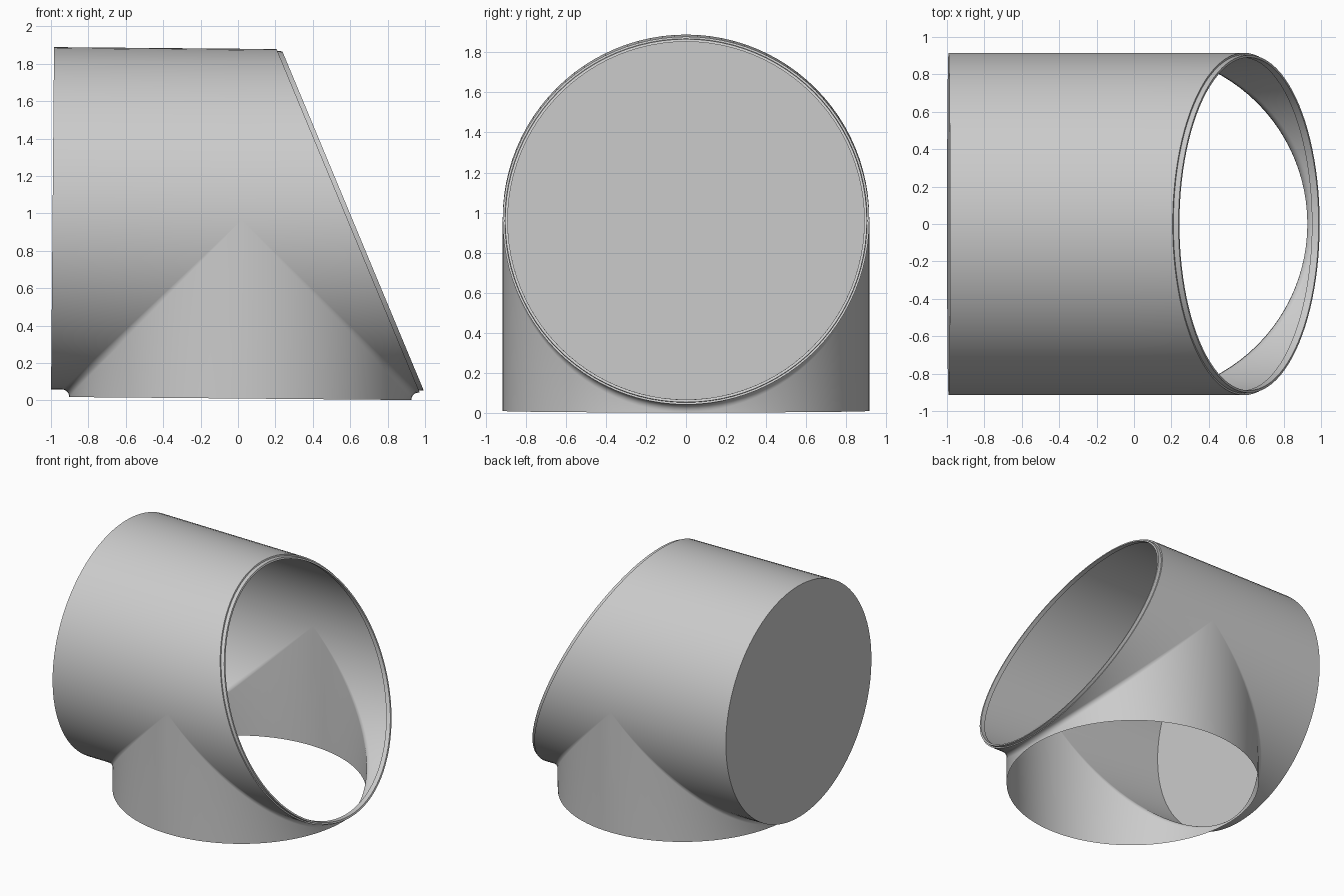
import bpy, bmesh, math
from mathutils import Matrix

cube = bpy.data.objects.get("Cube")
if cube:
    bpy.data.objects.remove(cube, do_unlink=True)

R, AXIS_Z, BRANCH_X = 0.915, 0.965, 0.012   # both pipes share one radius
LEFT_X, FLOOR_Z, FILLET = -1.0, 0.01, 0.038
HALF, ARC = 48, 6                           # segments per half circle, per fillet
TILT = Matrix.Rotation(math.radians(0.5), 4, 'Y')

grey = bpy.data.materials.new("plain_grey")
grey.use_nodes = True
colour = (0.6, 0.6, 0.6, 1)
grey.diffuse_color = colour
grey.node_tree.nodes["Principled BSDF"].inputs["Base Color"].default_value = colour


def mouth_x(z):
    """Slanted cut at the open end."""
    return 0.19 + (1.88 - z) * 0.427


def loft(bm, rows, closed=False):
    """Skin neighbouring rows of points with quads."""
    rows = [[bm.verts.new(p) for p in row] for row in rows]
    pairs = list(zip(rows, rows[1:])) + ([(rows[-1], rows[0])] if closed else [])
    for a, b in pairs:
        for i in range(len(a) - 1):
            bm.faces.new((a[i], a[i + 1], b[i + 1], b[i]))


def finish(bm, name):
    bmesh.ops.remove_doubles(bm, verts=bm.verts, dist=1e-5)
    bmesh.ops.recalc_face_normals(bm, faces=bm.faces)
    bm.transform(TILT)
    mesh = bpy.data.meshes.new(name)
    bm.to_mesh(mesh)
    bm.free()
    mesh.materials.append(grey)
    obj = bpy.data.objects.new(name, mesh)
    bpy.context.collection.objects.link(obj)
    bpy.ops.object.select_all(action='DESELECT')
    obj.select_set(True)
    bpy.context.view_layer.objects.active = obj
    bpy.ops.object.shade_smooth_by_angle(angle=math.radians(35))


def elbow(t, side):
    """Slice of the pipe bending down into the branch, with a rounded corner."""
    c, y = math.cos(t), R * math.sin(t)
    z, x = AXIS_Z - R * c, BRANCH_X + side * R * c
    r = FILLET * c
    end = LEFT_X if side < 0 else mouth_x(z)
    points = [(end, y, z)]
    for i in range(ARC + 1):
        a = math.pi / 2 * i / ARC
        points.append((x + side * r * (1 - math.sin(a)), y, z - r * (1 - math.cos(a))))
    return points + [(x, y, FLOOR_Z)]


angles = [math.pi * (i / HALF - 0.5) for i in range(HALF + 1)]

# Pipe body: upper half shell, then the two lower elbows
bm = bmesh.new()
upper = []
for t in angles:
    y, z = R * math.sin(t), AXIS_Z + R * math.cos(t)
    upper.append([(LEFT_X, y, z), (BRANCH_X if abs(t) > 1.57 else 0, y, z), (mouth_x(z), y, z)])
loft(bm, upper)
for side in (-1, 1):
    loft(bm, [elbow(t, side) for t in angles])
finish(bm, "pipe_body")

# Closed end
bm = bmesh.new()
bmesh.ops.create_circle(bm, cap_ends=True, segments=2 * HALF, radius=R)
bm.transform(Matrix.Translation((LEFT_X, 0, AXIS_Z)) @ Matrix.Rotation(-math.pi / 2, 4, 'Y'))
finish(bm, "end_cap")

# Stepped lip around the slanted mouth: (radius, distance past the cut)
bm = bmesh.new()
steps = [(R, 0), (0.905, 0), (0.903, 0.026), (0.89, 0.026), (0.89, -0.01)]
rows = []
for i in range(2 * HALF):
    a = math.pi * i / HALF
    rows.append([(mouth_x(AXIS_Z + r * math.cos(a)) + out, r * math.sin(a),
                  AXIS_Z + r * math.cos(a)) for r, out in steps])
loft(bm, rows, closed=True)
finish(bm, "mouth_lip")
